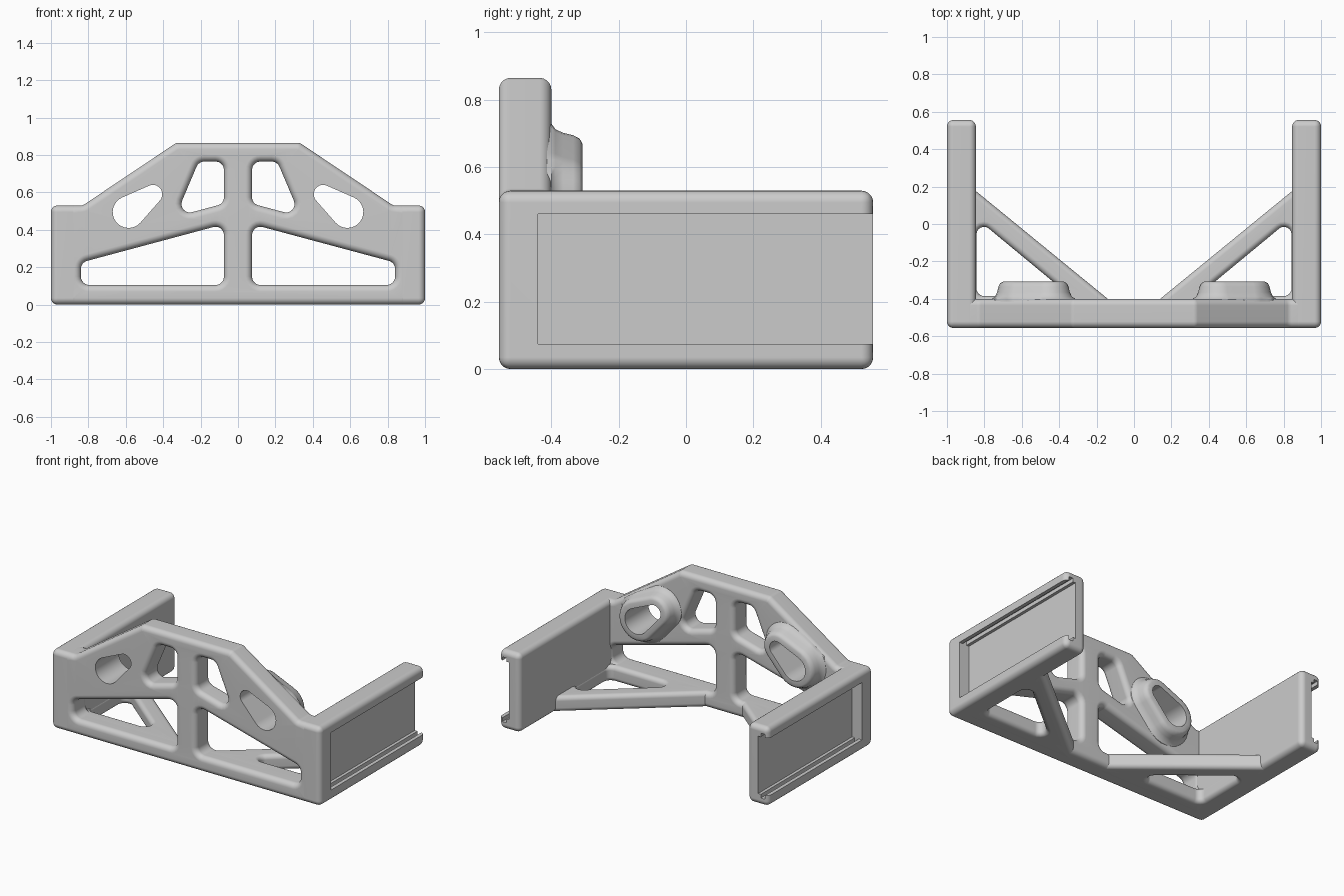
import bpy, bmesh
from math import sin, cos, pi, atan2, acos, radians
from mathutils import Vector

cube = bpy.data.objects.get("Cube")
if cube:
    bpy.data.objects.remove(cube, do_unlink=True)

GREY = (0.6, 0.6, 0.6, 1)
mat = bpy.data.materials.new("plain grey")
mat.use_nodes = True
mat.diffuse_color = GREY
mat.node_tree.nodes["Principled BSDF"].inputs["Base Color"].default_value = GREY

FRONT, INNER, BACK = -0.556, -0.40, 0.556
SIDE_TOP, ARM_IN = 0.53, 0.845
SHOULDER, PEAK = (0.83, SIDE_TOP), (0.33, 0.865)


def rounded(points, r):
    """Loop function: rounded counter-clockwise polygon, grown by off."""
    pts = [Vector(p) for p in points]

    def loop(off):
        out = []
        for i, p in enumerate(pts):
            a = (p - pts[i - 1]).normalized()
            b = (pts[(i + 1) % len(pts)] - p).normalized()
            n1, n2 = Vector((a.y, -a.x)), Vector((b.y, -b.x))
            s = 1 if a.cross(b) > 0 else -1
            mid = (n1 + n2) / (1 + n1.dot(n2))
            if r == 0:
                out.append(p + mid * off)
                continue
            turn = atan2(n1.cross(n2), n1.dot(n2))
            start = atan2(n1.y, n1.x)
            for k in range(7):
                t = start + turn * k / 6
                out.append(p - mid * s * r + Vector((cos(t), sin(t))) * (s * r + off))
        return out
    return loop


def slot(c1, r1, c2, r2):
    """Loop function: hull of two circles, grown by off."""
    c1, c2 = Vector(c1), Vector(c2)
    d = c2 - c1
    th, be = atan2(d.y, d.x), acos((r1 - r2) / d.length)

    def loop(off):
        out = []
        for c, r, a, b in ((c1, r1, th + be, th + 2 * pi - be), (c2, r2, th - be, th + be)):
            for k in range(17):
                t = a + (b - a) * k / 16
                out.append(c + Vector((cos(t), sin(t))) * (r + off))
        return out
    return loop


def below_slope(shape, s):
    """Loop function: shape held just under the sloping top edge."""
    a, b = Vector(SHOULDER), Vector(PEAK)
    d = (b - a).normalized()
    n = Vector((d.y * s, -d.x))
    a = Vector((a.x * s, a.y)) - n * 0.008

    def loop(off):
        return [p - n * max(0, (p - a).dot(n)) for p in shape(off)]
    return loop


def round_edge(lo, hi, bev, sign):
    """Offset and depth pairs for a wall with rounded rims."""
    if bev == 0:
        return [(0, lo), (0, hi)]
    q = [k * pi / 10 for k in range(6)]
    near = [(sign * bev * (1 - sin(t)), bev * (1 - cos(t))) for t in q]
    return [(o, lo + w) for o, w in near] + [(o, hi - w) for o, w in reversed(near)]


def upright(u, v, w):
    return (u, w, v)


def flat(u, v, w):
    return (u, v, w)


def finish(name, bm):
    bmesh.ops.recalc_face_normals(bm, faces=bm.faces)
    me = bpy.data.meshes.new(name)
    bm.to_mesh(me)
    bm.free()
    me.materials.append(mat)
    ob = bpy.data.objects.new(name, me)
    bpy.context.collection.objects.link(ob)
    return ob


def smooth(ob):
    bpy.ops.object.select_all(action='DESELECT')
    ob.select_set(True)
    bpy.context.view_layer.objects.active = ob
    bpy.ops.object.shade_smooth_by_angle(angle=radians(35))
    wn = ob.modifiers.new("clean shading", 'WEIGHTED_NORMAL')
    wn.keep_sharp = True


def slab(name, walls, place):
    """Solid from (loop function, profile) walls, with filled caps."""
    bm = bmesh.new()
    caps = [[], []]
    for loop, profile in walls:
        rings = [[bm.verts.new(place(p.x, p.y, w)) for p in loop(off)] for off, w in profile]
        n = len(rings[0])
        for low, high in zip(rings, rings[1:]):
            for i in range(n):
                j = (i + 1) % n
                bm.faces.new((low[i], low[j], high[j], high[i]))
        for cap, ring in zip(caps, (rings[0], rings[-1])):
            cap += [bm.edges.get((ring[i - 1], ring[i])) for i in range(n)]
    for cap in caps:
        bmesh.ops.triangle_fill(bm, edges=cap, use_beauty=True, use_dissolve=False)
    return finish(name, bm)


def mirrored(points, s):
    return points if s > 0 else [(-x, y) for x, y in reversed(points)]


def bolt_slot(s):
    return slot((0.585 * s, 0.495), 0.085, (0.455 * s, 0.59), 0.05)


# Front plate with truss windows and slots
half = [(0.915, 0), (0.915, SIDE_TOP), SHOULDER, PEAK]
lower = [(0.075, 0.105), (0.84, 0.105), (0.84, 0.225), (0.075, 0.43)]
upper = [(0.075, 0.54), (0.335, 0.47), (0.21, 0.765), (0.075, 0.765)]
walls = [(rounded(half + mirrored(half, -1), 0.04), round_edge(FRONT, INNER, 0.035, -1))]
for s in (1, -1):
    for window in (lower, upper):
        walls.append((rounded(mirrored(window, s), 0.045), round_edge(FRONT, INNER, 0.035, 1)))
    walls.append((bolt_slot(s), round_edge(FRONT, INNER, 0, 1)))
smooth(slab("front_plate", walls, upright))

# Flared collar behind each slot
FLARE = [(0.1, -0.43), (0.09, -0.40), (0.073, -0.388), (0.062, -0.365),
         (0.055, -0.335), (0.045, -0.316), (0.03, -0.308)]
# Undercut channel in the outer face of each arm
CHANNEL = [(1.1, 0.075), (1.1, 0.46), (0.975, 0.46), (0.975, 0.485), (0.945, 0.485),
           (0.945, 0.46), (0.925, 0.46), (0.925, 0.075), (0.945, 0.075), (0.945, 0.05),
           (0.975, 0.05), (0.975, 0.075)]
# Floor brace with its triangular opening
BRACE = [(0.018, -0.5), (0.915, -0.5), (0.915, 0.233)]
OPENING = [(0.34, -0.385), (0.842, -0.385), (0.842, 0.03)]

for s, side in ((1, "left"), (-1, "right")):
    smooth(slab(side + "_slot_collar",
                [(below_slope(bolt_slot(s), s), FLARE),
                 (bolt_slot(s), [(0, -0.43), (0, -0.308)])], upright))

    smooth(slab(side + "_brace",
                [(rounded(mirrored(BRACE, s), 0.035), round_edge(0, 0.105, 0.03, -1)),
                 (rounded(mirrored(OPENING, s), 0.04), round_edge(0, 0.105, 0.03, 1))], flat))

    # Side arm: rounded block with the channel cut out
    bm = bmesh.new()
    bmesh.ops.create_cube(bm, size=1)
    for v in bm.verts:
        v.co = (s * (ARM_IN + 1) / 2 + v.co.x * (1 - ARM_IN), v.co.y * (BACK - FRONT),
                (v.co.z + 0.5) * SIDE_TOP)
    bmesh.ops.bevel(bm, geom=bm.edges[:], offset=0.035, segments=5, profile=0.5,
                    affect='EDGES')
    arm = finish(side + "_arm", bm)
    cutter = slab("channel_cutter", [(rounded(mirrored(CHANNEL, s), 0),
                                      [(0, -0.44), (0, 0.7)])], upright)
    cutter.hide_render = True
    cut = arm.modifiers.new("channel", 'BOOLEAN')
    cut.object = cutter
    cut.operation = 'DIFFERENCE'
    cut.solver = 'EXACT'
    bpy.context.view_layer.objects.active = arm
    bpy.ops.object.modifier_apply(modifier=cut.name)
    bpy.data.objects.remove(cutter, do_unlink=True)
    smooth(arm)
